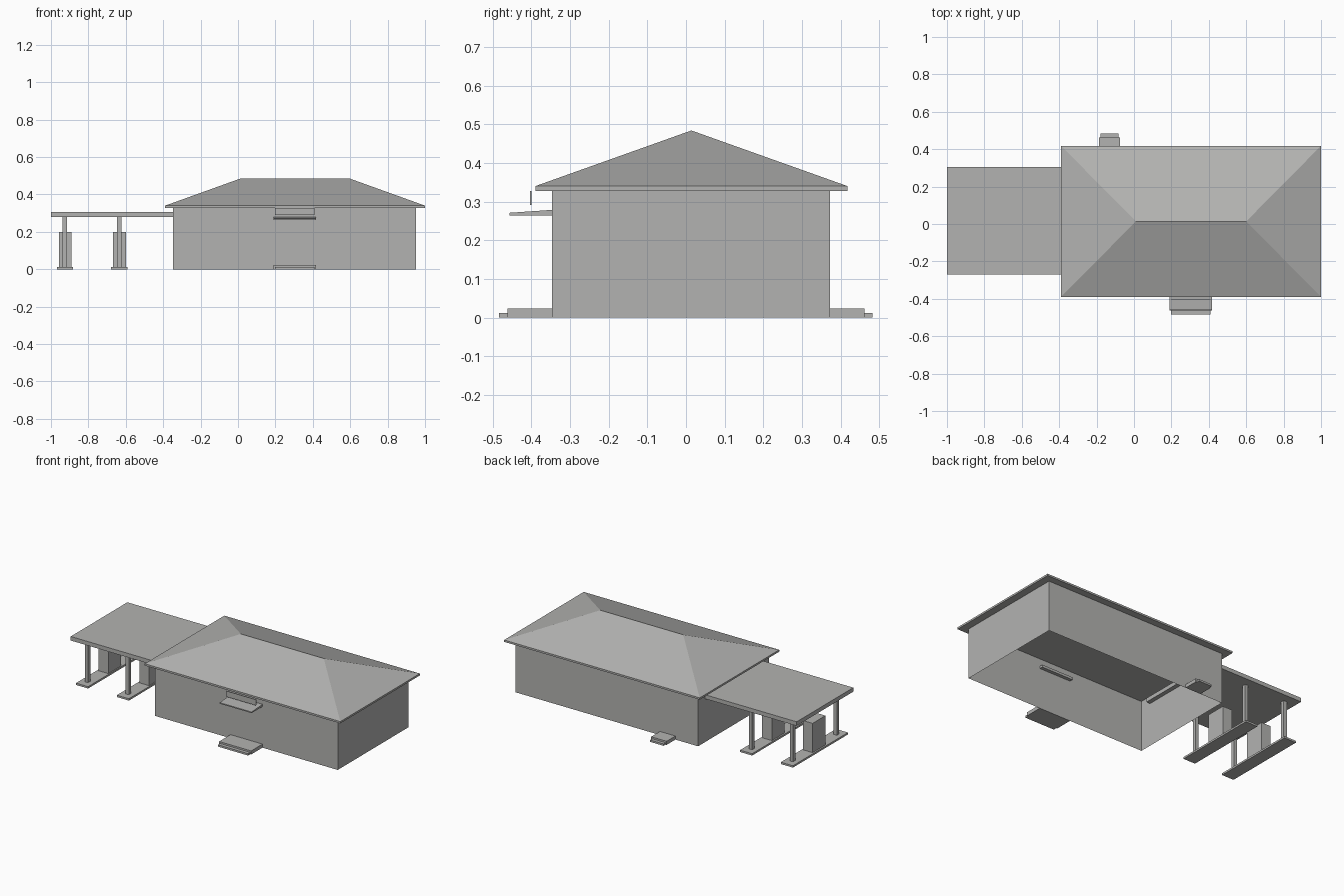
import bpy
import bmesh

cube = bpy.data.objects.get("Cube")
if cube:
    bpy.data.objects.remove(cube, do_unlink=True)

grey = bpy.data.materials.new("plain_grey")
grey.use_nodes = True
colour = (0.45, 0.45, 0.44, 1)
grey.diffuse_color = colour
grey.node_tree.nodes["Principled BSDF"].inputs["Base Color"].default_value = colour


def finish(name, bm):
    bmesh.ops.recalc_face_normals(bm, faces=bm.faces)
    mesh = bpy.data.meshes.new(name)
    bm.to_mesh(mesh)
    bm.free()
    mesh.materials.append(grey)
    obj = bpy.data.objects.new(name, mesh)
    bpy.context.collection.objects.link(obj)
    return obj


def box_mesh(x, y, z):
    """Box between the (low, high) limits on each axis."""
    bm = bmesh.new()
    bmesh.ops.create_cube(bm, size=1)
    for v in bm.verts:
        for i, (low, high) in enumerate((x, y, z)):
            v.co[i] = high if v.co[i] > 0 else low
    return bm


def box(name, x, y, z):
    return finish(name, box_mesh(x, y, z))


# House walls: an open shell without floor or lid
EAVE = 0.328
BACK, FRONT = 0.373, -0.347
bm = box_mesh((-0.347, 0.952), (FRONT, BACK), (0, EAVE))
bm.normal_update()
bmesh.ops.delete(bm, geom=[f for f in bm.faces if abs(f.normal.z) > 0.5], context='FACES')
finish("walls", bm)

# Hipped roof: fascia slab whose top is extruded and pulled in to the ridge
bm = box_mesh((-0.39, 1.0), (-0.39, 0.418), (EAVE, 0.34))
bm.normal_update()
top = max(bm.faces, key=lambda f: f.calc_center_median().z)
ridge = bmesh.ops.extrude_discrete_faces(bm, faces=[top])["faces"][0]
for v in ridge.verts:
    v.co = (0.6 if v.co.x > 0.3 else 0.01, 0.014, 0.484)
bmesh.ops.remove_doubles(bm, verts=bm.verts, dist=0.0001)
finish("hipped_roof", bm)

# Carport: flat roof running into the house wall, on two rows of supports
box("carport_roof", (-1.0, -0.32), (-0.27, 0.305), (0.28, 0.306))
for row, x in (("outer", -0.925), ("inner", -0.635)):
    box(row + "_footing", (x - 0.043, x + 0.043), (-0.262, 0.297), (0, 0.012))
    box(row + "_pier", (x - 0.033, x + 0.036), (-0.047, 0.083), (0.012, 0.2))
    for end, y in (("front", -0.205), ("back", 0.24)):
        box(f"{row}_{end}_post", (x - 0.012, x + 0.011), (y - 0.012, y + 0.012), (0.012, 0.28))


# Door steps: upper landing and a slightly narrower lower tread
def steps(name, x, wall, out):
    for part, inset, y0, y1, height in (("landing", 0, 0, 0.115, 0.023),
                                        ("tread", 0.007, 0.115, 0.137 if out < 0 else 0.11, 0.012)):
        if part == "landing" and out > 0:
            y1 = 0.089
        elif out > 0:
            y0 = 0.089
        limits = sorted((wall + out * y0, wall + out * y1))
        box(f"{name}_{part}", (x[0] + inset, x[1] - inset), limits, (0, height))


steps("front_step", (0.19, 0.417), FRONT, -1)
steps("back_step", (-0.186, -0.076), BACK, 1)

# Entrance canopy: wedge that thins towards its front edge
bm = box_mesh((0.19, 0.417), (-0.457, FRONT + 0.022), (0.264, 0.28))
for v in bm.verts:
    if v.co.y < -0.4 and v.co.z > 0.27:
        v.co.z = 0.271
finish("entrance_canopy", bm)

# Thin panel hanging from the eave above the canopy
box("canopy_panel", (0.198, 0.41), (-0.404, -0.4), (0.291, EAVE))
